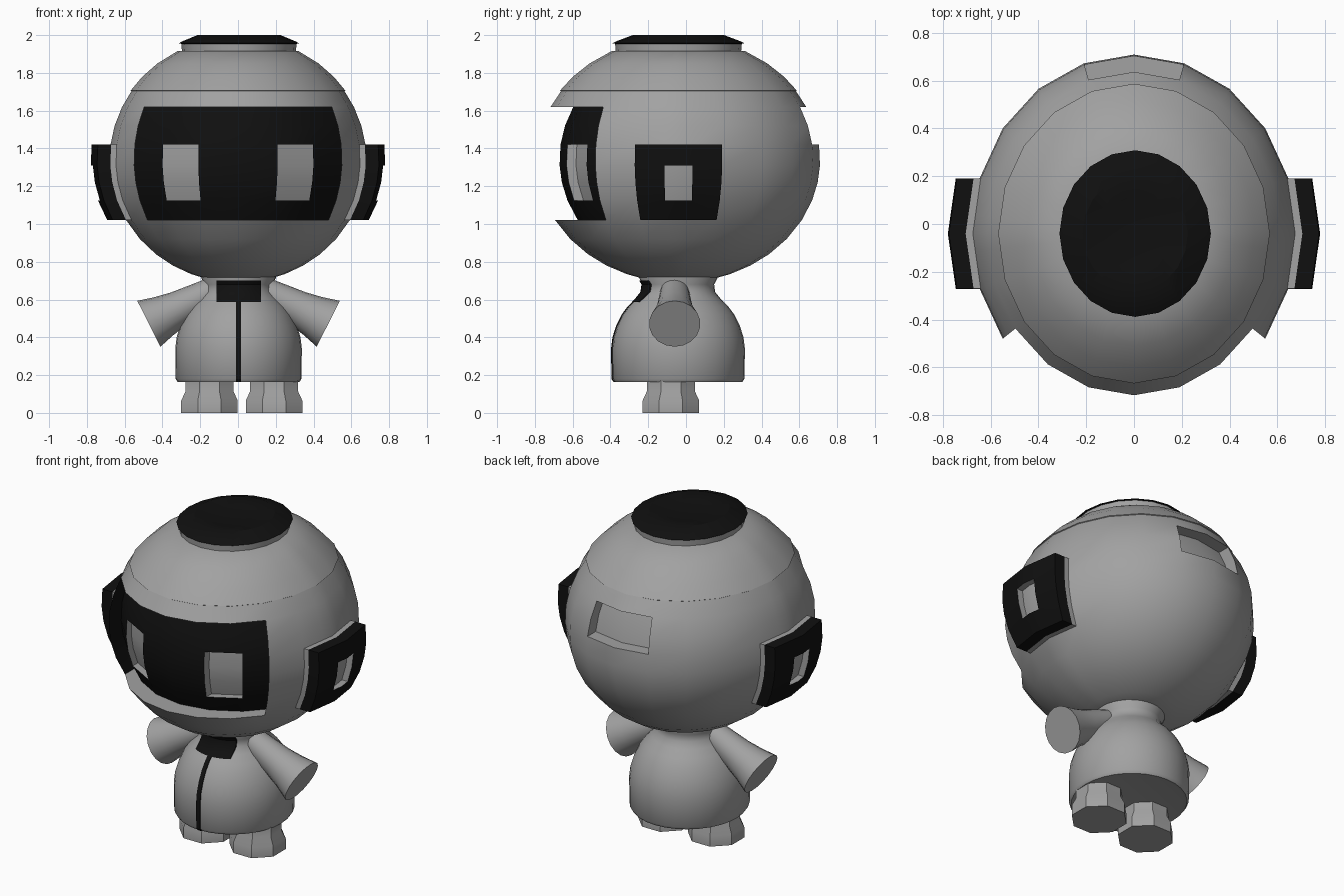
import bpy, bmesh, math
from mathutils import Vector, Matrix

if "Cube" in bpy.data.objects:
    bpy.data.objects.remove(bpy.data.objects["Cube"])


def material(name, v):
    m = bpy.data.materials.new(name)
    m.diffuse_color = (v, v, v, 1)
    m.use_nodes = True
    m.node_tree.nodes["Principled BSDF"].inputs["Base Color"].default_value = m.diffuse_color
    return m


GREY, BLACK = material("mid_grey", 0.36), material("near_black", 0.005)
CY = -0.04                                  # depth of the figure's axis
RX, RY, RZ, CZ = 0.68, 0.75, 0.65, 1.34     # head ellipsoid


def finish(name, bm, mats, angle=32):
    bmesh.ops.recalc_face_normals(bm, faces=bm.faces[:])
    me = bpy.data.meshes.new(name)
    bm.to_mesh(me)
    bm.free()
    for m in mats:
        me.materials.append(m)
    ob = bpy.data.objects.new(name, me)
    bpy.context.collection.objects.link(ob)
    bpy.ops.object.select_all(action='DESELECT')
    ob.select_set(True)
    bpy.context.view_layer.objects.active = ob
    bpy.ops.object.shade_smooth_by_angle(angle=math.radians(angle))
    return ob


def lathe(name, profile, mat, segs, center, scale_y=1.0, turn=0.0, matrix=None, angle=32):
    """Revolve (radius, height) points, capping both ends."""
    bm = bmesh.new()
    rings = []
    for r, h in profile:
        ring = []
        for i in range(segs):
            a = 2 * math.pi * (i + turn) / segs
            p = Vector((r * math.sin(a), -r * scale_y * math.cos(a), h))
            if matrix:
                p = matrix @ p
            ring.append(bm.verts.new(p + Vector(center)))
        rings.append(ring)
    for lo, hi in zip(rings, rings[1:]):
        for i in range(segs):
            j = (i + 1) % segs
            bm.faces.new((lo[i], lo[j], hi[j], hi[i]))
    bm.faces.new(rings[0][::-1])
    bm.faces.new(rings[-1])
    return finish(name, bm, [mat], angle)


# ---- head: 20-sided ellipsoid, with panels pushed in or pulled out ----
def head_point(deg, z, s):
    k = s * math.sqrt(max(0, 1 - ((z - CZ) / RZ) ** 2))
    lo = math.floor(deg / 18) * 18
    t = (deg - lo) / 18
    a, b = math.radians(lo), math.radians(lo + 18)
    x = math.sin(a) * (1 - t) + math.sin(b) * t
    y = math.cos(a) * (1 - t) + math.cos(b) * t
    return (RX * k * x, CY - RY * k * y, z)


cols = sorted([18 * i for i in range(20)] + [84.2, 95.8, 264.2, 275.8])
rows = [(z, 1) for z in (0.71, 0.735, 0.78, 0.84, 0.92, 1.02, 1.125, 1.22, 1.31, 1.42, 1.52, 1.62, 1.703)]
rows += [(z, 1.012) for z in (1.706, 1.78, 1.85, 1.915)]
bm = bmesh.new()
grid = [[bm.verts.new(head_point(c, z, s)) for c in cols] for z, s in rows]
for lo, hi in zip(grid, grid[1:]):
    for i in range(len(cols)):
        j = (i + 1) % len(cols)
        bm.faces.new((lo[i], lo[j], hi[j], hi[i]))
bm.faces.new(grid[0][::-1])
bm.faces.new(grid[-1])
bmesh.ops.recalc_face_normals(bm, faces=bm.faces[:])


def pick(faces, a0, a1, z0, z1):
    """Faces whose centre lies in an angle range (0 = front) and a height range."""
    out = []
    for f in faces:
        c = f.calc_center_median()
        a = math.degrees(math.atan2(c.x / RX, -(c.y - CY) / RY)) % 360
        if z0 < c.z < z1 and (a0 < a < a1 or a0 < a - 360 < a1):
            out.append(f)
    return out


def push(faces, vec, side, cap):
    """Move a panel along vec, with walls; side gives the wall material by normal."""
    before = set(bm.faces)
    res = bmesh.ops.extrude_face_region(bm, geom=faces)["geom"]
    caps = [g for g in res if isinstance(g, bmesh.types.BMFace)]
    bmesh.ops.translate(bm, vec=vec, verts=[g for g in res if isinstance(g, bmesh.types.BMVert)])
    old = [f for f in faces if f.is_valid]
    if old:
        bmesh.ops.delete(bm, geom=old, context='FACES')
    bm.normal_update()
    for f in bm.faces:
        if f not in before:
            f.material_index = side(f.normal)
    for f in caps:
        f.material_index = cap
    return caps


def grey(n):
    return 0


def black(n):
    return 1


# visor: sunken black panel, eyes sunk further
eye_cells = {}
visor = push(pick(bm.faces, -54, 54, 1.02, 1.62), (0, 0.12, 0),
             lambda n: 0 if abs(n.z) > 0.5 else 1, 1)
for s in (-1, 1):
    eye_cells[s] = [f for f in visor if 0.21 < s * f.calc_center_median().x < 0.40
                    and 1.125 < f.calc_center_median().z < 1.42]
for s in (-1, 1):
    push(eye_cells[s], (0, 0.05, 0), grey, 0)

# rear slot
push(pick(bm.faces, 162, 198, 1.42, 1.62), (0, -0.08, 0), grey, 0)

# ear pads: grey base, black pad, grey sunken centre
for s, mid in ((1, 90), (-1, 270)):
    base = push(pick(bm.faces, mid - 18, mid + 18, 1.02, 1.42), (s * 0.03, 0, 0), grey, 0)
    pad = push(base, (s * 0.07, 0, 0), black, 1)
    hole = [f for f in pad if abs(f.calc_center_median().y - CY) < 0.07
            and 1.125 < f.calc_center_median().z < 1.31]
    push(hole, (-s * 0.04, 0, 0), grey, 0)
finish("head", bm, [GREY, BLACK])

# ---- crown ----
lathe("crown_ring", [(0.30, 1.89), (0.305, 1.955)], GREY, 20, (0.005, CY, 0), 1.1)
lathe("crown_cap", [(0.29, 1.95), (0.317, 1.957), (0.30, 1.967), (0.22, 2.0), (0.14, 1.985), (0.05, 1.978)],
      BLACK, 20, (0.005, CY, 0), 1.1)

# ---- body ----
BODY = [(0.30, 0.168), (0.322, 0.163), (0.333, 0.18), (0.335, 0.34), (0.328, 0.40), (0.31, 0.46), (0.282, 0.52),
        (0.25, 0.565), (0.212, 0.605), (0.185, 0.64), (0.18, 0.68), (0.198, 0.715), (0.19, 0.76)]
SY = 1.05
lathe("body", BODY, GREY, 32, (0.003, CY, 0), SY, angle=50)


def body_radius(z):
    for (r0, z0), (r1, z1) in zip(BODY[1:], BODY[2:]):
        if z0 <= z <= z1:
            return r0 + (r1 - r0) * (z - z0) / (z1 - z0)
    return BODY[-1][0]


def front_plate(name, half, z0, z1, nx, lift):
    """Thin strip hugging the front of the body."""
    bm = bmesh.new()
    zs = sorted([z0, z1] + [z for _, z in BODY[2:] if z0 < z < z1])
    g = []
    for z in zs:
        r = body_radius(z)
        xs = [half * (2 * i / nx - 1) for i in range(nx + 1)]
        g.append([bm.verts.new((x + 0.003, CY - SY * math.sqrt(r * r - x * x) - lift, z)) for x in xs])
    for lo, hi in zip(g, g[1:]):
        for i in range(nx):
            bm.faces.new((lo[i], lo[i + 1], hi[i + 1], hi[i]))
    r = bmesh.ops.extrude_face_region(bm, geom=bm.faces[:])["geom"]
    bmesh.ops.translate(bm, vec=(0, 0.008, 0), verts=[v for v in r if isinstance(v, bmesh.types.BMVert)])
    finish(name, bm, [BLACK])


front_plate("zip", 0.013, 0.164, 0.60, 2, 0.005)
front_plate("collar", 0.118, 0.588, 0.70, 8, 0.007)

# ---- arms: flared sleeves with flat ends; feet: octagonal boots ----
for s, side in ((-1, "left"), (1, "right")):
    axis = Vector((s * 0.89, 0, -0.45)).normalized()
    rot = axis.to_track_quat('Z', 'Y').to_matrix()
    lathe(side + "_arm", [(0.075, -0.38), (0.085, -0.28), (0.095, -0.18), (0.112, -0.09), (0.136, 0.0)],
          GREY, 18, (s * 0.475 + 0.003, -0.06, 0.472), 1.0, matrix=rot)
    lathe(side + "_foot", [(0.162, 0.0), (0.162, 0.065), (0.137, 0.115), (0.137, 0.20)],
          GREY, 8, (s * 0.171 + 0.02, -0.08, 0), 1.0, turn=0.5)
